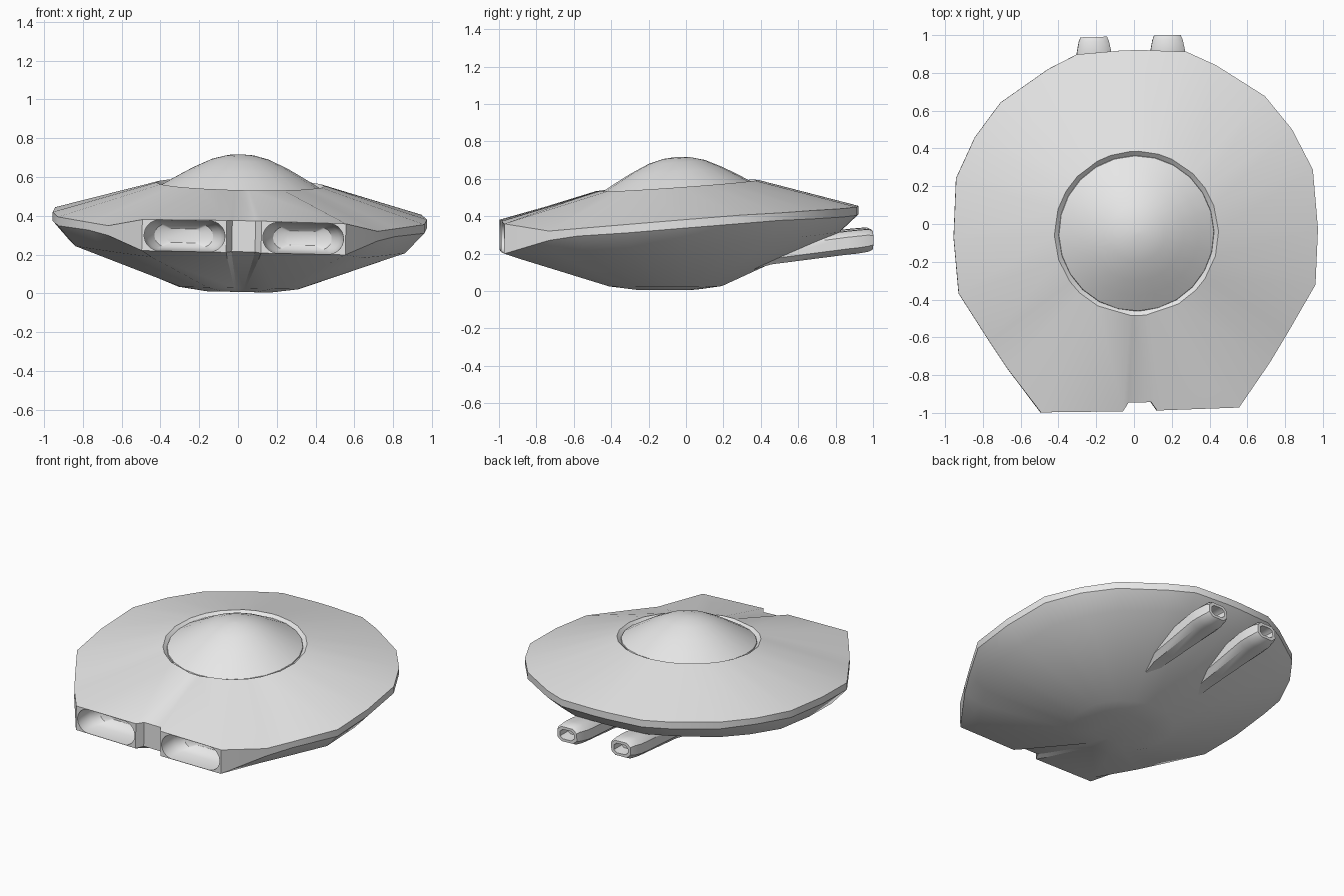
import bpy, bmesh
from math import sin, cos, pi, atan2, radians
from mathutils import Matrix

if "Cube" in bpy.data.objects:
    bpy.data.objects.remove(bpy.data.objects["Cube"])

grey = bpy.data.materials.new("hull grey")
grey.use_nodes = True
grey.diffuse_color = (0.8, 0.8, 0.8, 1)
grey.node_tree.nodes["Principled BSDF"].inputs["Base Color"].default_value = (0.8, 0.8, 0.8, 1)

# The craft sits slightly rolled and turned
POSE = Matrix.Rotation(radians(1.4), 4, 'Z') @ Matrix.Rotation(radians(1.2), 4, 'Y')


def loft(name, rings):
    """Skin a list of equal-length rings and cap both ends."""
    bm = bmesh.new()
    loops = [[bm.verts.new(p) for p in ring] for ring in rings]
    n = len(rings[0])
    for a, b in zip(loops, loops[1:]):
        for i in range(n):
            j = (i + 1) % n
            bm.faces.new((a[i], a[j], b[j], b[i]))
    bm.faces.new(loops[0])
    bm.faces.new(loops[-1])
    bmesh.ops.recalc_face_normals(bm, faces=bm.faces)
    mesh = bpy.data.meshes.new(name)
    bm.to_mesh(mesh)
    bm.free()
    mesh.transform(POSE)
    mesh.materials.append(grey)
    obj = bpy.data.objects.new(name, mesh)
    bpy.context.collection.objects.link(obj)
    return obj


def smooth(obj, angle=32):
    bpy.ops.object.select_all(action='DESELECT')
    obj.select_set(True)
    bpy.context.view_layer.objects.active = obj
    bpy.ops.object.shade_smooth_by_angle(angle=radians(angle))


def dome_plane(y):
    """Height of the tilted plane the dome rests on."""
    return 0.563 + 0.071 * (y + 0.05)


# Hull: half outline as x, y, rim top, rim bottom
half = [(0.06, -0.945, 0.375, 0.215), (0.09, -0.99, 0.375, 0.21),
        (0.525, -0.985, 0.37, 0.21), (0.695, -0.75, 0.335, 0.285),
        (0.79, -0.6, 0.35, 0.31), (0.945, -0.345, 0.375, 0.33),
        (0.965, -0.05, 0.4, 0.355), (0.945, 0.265, 0.425, 0.38),
        (0.84, 0.48, 0.435, 0.395), (0.70, 0.66, 0.445, 0.4),
        (0.445, 0.83, 0.45, 0.405), (0.29, 0.905, 0.455, 0.41),
        (0.05, 0.92, 0.455, 0.41)]
outline = half + [(-x, y, t, b) for x, y, t, b in reversed(half)]


def collar(radius, drop):
    ring = []
    for x, y, t, b in outline:
        a = atan2(y + 0.05, x)
        cy = -0.05 + radius * sin(a)
        ring.append((radius * cos(a), cy, dome_plane(cy) - drop))
    return ring


def belly(scale, z):
    return [(x * scale, -0.1 + y * scale, z) for x, y, t, b in outline]


lip = []
for x, y, t, b in outline:
    ly = -0.03 + 0.9 * (y + 0.03)
    lip.append((0.9 * x, ly, 0.252 + 0.083 * ly))

hull = loft("hull", [
    collar(0.405, 0.025), collar(0.435, 0),
    [(x, y, t) for x, y, t, b in outline],
    [(x, y, b) for x, y, t, b in outline],
    lip, belly(0.32, 0.028), belly(0.17, 0.008)])

# Front intakes: rounded slots scooped into the hull
def slot_ring(side, y, scale):
    ring = []
    for k in range(24):
        a = 2 * pi * (k + 0.5) / 24
        end = 0.13 if cos(a) > 0 else -0.13
        ring.append((side * 0.306 + scale * (end + 0.08 * cos(a)), y,
                     0.291 + scale * 0.08 * sin(a)))
    return ring


for side in (-1, 1):
    cutter = loft("intake_cutter", [slot_ring(side, y, s) for y, s in
                  ((-1.1, 1), (-0.95, 0.99), (-0.88, 0.9), (-0.83, 0.72), (-0.81, 0.45))])
    cutter.hide_render = True
    mod = hull.modifiers.new("intake", 'BOOLEAN')
    mod.operation = 'DIFFERENCE'
    mod.object = cutter
    bpy.context.view_layer.objects.active = hull
    bpy.ops.object.modifier_apply(modifier=mod.name)
    bpy.data.objects.remove(cutter)
smooth(hull)

# Dome: shallow bell recessed in the collar
dome_rings = []
for radius, height in ((0.415, -0.03), (0.41, -0.012), (0.33, 0.035), (0.25, 0.08),
                       (0.15, 0.127), (0.07, 0.148), (0.01, 0.153)):
    ring = []
    for k in range(24):
        a = 2 * pi * k / 24
        y = -0.05 + radius * sin(a)
        ring.append((radius * cos(a), y, dome_plane(y) + height))
    dome_rings.append(ring)
smooth(loft("dome", dome_rings), 40)

# Rear thrusters: fairings that grow out of the belly, with hollow ends
def thruster_ring(cx, y, w, low, high):
    mid, h = (low + high) / 2, (high - low) / 2
    corners = [(1, 0.5), (0.6, 1), (-0.6, 1), (-1, 0.5),
               (-1, -0.5), (-0.6, -1), (0.6, -1), (1, -0.5)]
    return [(cx + u * w, y, mid + v * h) for u, v in corners]


sections = [(0.36, 0.04, 0.12, 0.22), (0.45, 0.065, 0.147, 0.27),
            (0.86, 0.095, 0.2, 0.325), (0.91, 0.092, 0.205, 0.33),
            (0.97, 0.08, 0.215, 0.335), (0.995, 0.07, 0.228, 0.325),
            (0.995, 0.05, 0.245, 0.308), (0.92, 0.045, 0.25, 0.303)]
for side, label in ((-1, "right"), (1, "left")):
    smooth(loft(label + "_thruster",
                [thruster_ring(side * 0.195, *s) for s in sections]), 40)
